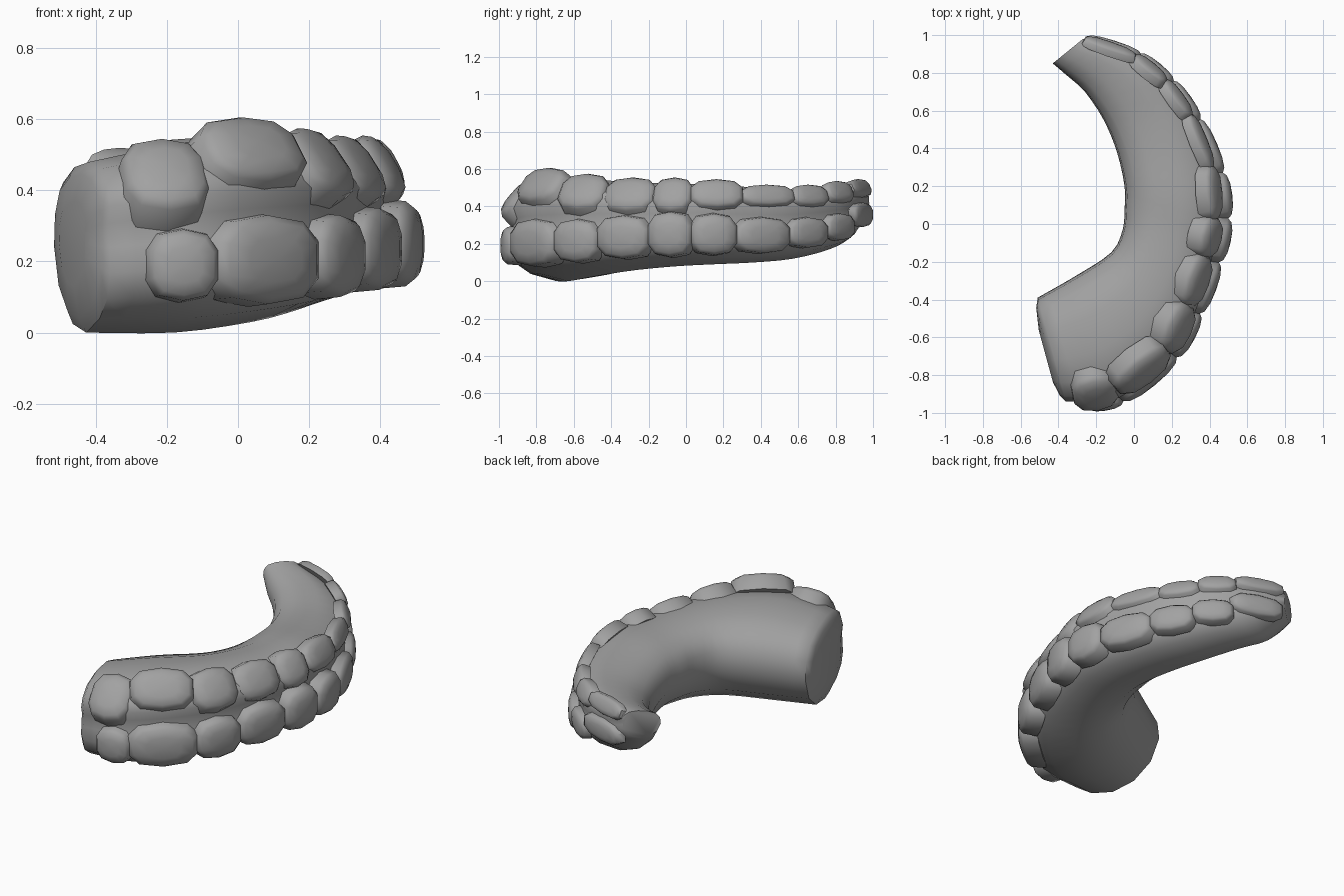
import bpy, math
from mathutils import Vector

if "Cube" in bpy.data.objects:
    bpy.data.objects.remove(bpy.data.objects["Cube"])

grey = bpy.data.materials.new("dark_grey")
grey.diffuse_color = (0.36, 0.36, 0.36, 1)
grey.use_nodes = True
grey.node_tree.nodes["Principled BSDF"].inputs["Base Color"].default_value = grey.diffuse_color


def make_object(name, verts, faces, angle):
    mesh = bpy.data.meshes.new(name)
    mesh.from_pydata(verts, [], faces)
    mesh.update()
    mesh.materials.append(grey)
    obj = bpy.data.objects.new(name, mesh)
    bpy.context.collection.objects.link(obj)
    bpy.ops.object.select_all(action='DESELECT')
    obj.select_set(True)
    bpy.context.view_layer.objects.active = obj
    bpy.ops.object.mode_set(mode='EDIT')
    bpy.ops.mesh.select_all(action='SELECT')
    bpy.ops.mesh.normals_make_consistent(inside=False)
    bpy.ops.object.mode_set(mode='OBJECT')
    bpy.ops.object.shade_smooth_by_angle(angle=math.radians(angle))
    return obj


def spline(rows, steps):
    # Catmull-Rom through rows of numbers
    out = []
    for i in range(len(rows) - 1):
        p = [rows[max(i - 1, 0)], rows[i], rows[i + 1], rows[min(i + 2, len(rows) - 1)]]
        for s in range(steps):
            t = s / steps
            out.append([0.5 * (2 * b + (c - a) * t + (2 * a - 5 * b + 4 * c - d) * t * t
                               + (3 * b - a - 3 * c + d) * t ** 3) for a, b, c, d in zip(*p)])
    return out + [list(rows[-1])]


# Body: stations of inner x, y, outer x, y, bottom z, top z
stations = [
    (-0.51, -0.39, -0.36, -0.94, 0.00, 0.48),
    (-0.30, -0.27, -0.08, -0.92, 0.00, 0.53),
    (-0.12, -0.15, 0.17, -0.72, 0.03, 0.54),
    (-0.06, -0.03, 0.33, -0.45, 0.06, 0.53),
    (-0.05, 0.08, 0.42, -0.15, 0.08, 0.52),
    (-0.05, 0.20, 0.45, 0.10, 0.09, 0.52),
    (-0.09, 0.38, 0.40, 0.35, 0.10, 0.50),
    (-0.16, 0.55, 0.30, 0.59, 0.12, 0.49),
    (-0.26, 0.70, 0.11, 0.82, 0.17, 0.50),
    (-0.36, 0.79, -0.08, 0.93, 0.23, 0.51),
    (-0.43, 0.85, -0.27, 0.98, 0.36, 0.52)]
# Cross-section with a shallow groove between the two plate rows
section = [(0, .5), (.02, .72), (.12, .88), (.33, .97), (.6, 1), (.82, .96), (.95, .86), (1, .74),
           (.97, .64), (.99, .5), (1, .35), (.95, .2), (.8, .08), (.55, 0), (.3, .05), (.1, .23)]
n = len(section)
rings = [[Vector((ix + (ox - ix) * u, iy + (oy - iy) * u, zb + (zt - zb) * v)) for u, v in section]
         for ix, iy, ox, oy, zb, zt in spline(stations, 3)]
# Thick end: rounded cap built from shrunken rings
centre = sum(rings[0], Vector()) / n
bulge = Vector((-0.96, -0.26, 0))
for scale, push in ((0.85, 0.022), (0.5, 0.04)):
    rings.insert(0, [centre + (p - centre) * scale + bulge * push for p in
                     (rings[0] if scale == 0.85 else rings[1])])
verts = [p for ring in rings for p in ring]
faces = []
for r in range(len(rings) - 1):
    for k in range(n):
        k2 = (k + 1) % n
        faces.append((r * n + k, r * n + k2, (r + 1) * n + k2, (r + 1) * n + k))
faces.append(tuple(range(n)))
faces.append(tuple(range(n * (len(rings) - 1), n * len(rings))))
make_object("curved_body", verts, faces, 50)


def plate(name, a, b, zlo, zhi, tilt):
    # Domed polygonal plate between two boundary points
    a, b = Vector((*a, 0)), Vector((*b, 0))
    along = (b - a).normalized()
    out = Vector((along.y, -along.x, 0))
    normal = out * math.cos(tilt) + Vector((0, 0, math.sin(tilt)))
    up = Vector((0, 0, math.cos(tilt))) - out * math.sin(tilt)
    centre = (a + b) / 2 + Vector((0, 0, (zlo + zhi) / 2)) + normal * 0.022
    w = (b - a).length / 2 * 1.06
    h = (zhi - zlo) / 2 / math.cos(tilt)
    d = min(w, h) / 0.12
    sides = 10
    vs, fs = [], []
    layers = [(1.06, -0.10), (1.0, -0.015), (0.85, 0.008), (0.5, 0.022)]
    for scale, depth in layers:
        for k in range(sides):
            t = 2 * math.pi * (k + 0.5) / sides
            x = math.copysign(abs(math.cos(t)) ** 0.75, math.cos(t))
            y = math.copysign(abs(math.sin(t)) ** 0.75, math.sin(t))
            vs.append(centre + along * x * w * scale + up * y * h * scale + normal * depth * d)
    for r in range(len(layers) - 1):
        for k in range(sides):
            k2 = (k + 1) % sides
            fs.append((r * sides + k, r * sides + k2, (r + 1) * sides + k2, (r + 1) * sides + k))
    fs.append(tuple(range(sides)))
    top = len(vs)
    vs.append(centre + normal * 0.026 * d)
    last = sides * (len(layers) - 1)
    fs += [(last + k, last + (k + 1) % sides, top) for k in range(sides)]
    make_object(name, vs, fs, 50)


def plate_row(name, bounds, heights, tilt_start, tilt_end):
    for i, (zlo, zhi) in enumerate(heights):
        f = i / (len(heights) - 1)
        tilt = math.radians(tilt_start + (tilt_end - tilt_start) * min(1, f * 1.5))
        plate(f"{name}_{i + 1}", bounds[i], bounds[i + 1], zlo, zhi, tilt)


# Lower row of plates, facing outward
plate_row("lower_plate",
          [(-0.25, -0.96), (-0.06, -0.93), (0.22, -0.70), (0.34, -0.47), (0.44, -0.20), (0.49, 0.03),
           (0.46, 0.27), (0.34, 0.55), (0.20, 0.75), (0.03, 0.89), (-0.25, 0.98)],
          [(.09, .29), (.08, .33), (.10, .33), (.12, .35), (.13, .37), (.14, .36),
           (.15, .34), (.18, .34), (.22, .36), (.29, .42)], 0, 0)

# Upper row of plates, tilted upward
plate_row("upper_plate",
          [(-0.32, -0.91), (-0.09, -0.87), (0.17, -0.67), (0.28, -0.43), (0.37, -0.17), (0.42, 0.03),
           (0.40, 0.30), (0.29, 0.57), (0.16, 0.75), (0.00, 0.88), (-0.26, 0.97)],
          [(.34, .54), (.42, .60), (.38, .57), (.37, .55), (.37, .55), (.39, .54),
           (.40, .51), (.40, .51), (.42, .53), (.45, .54)], 42, 25)
